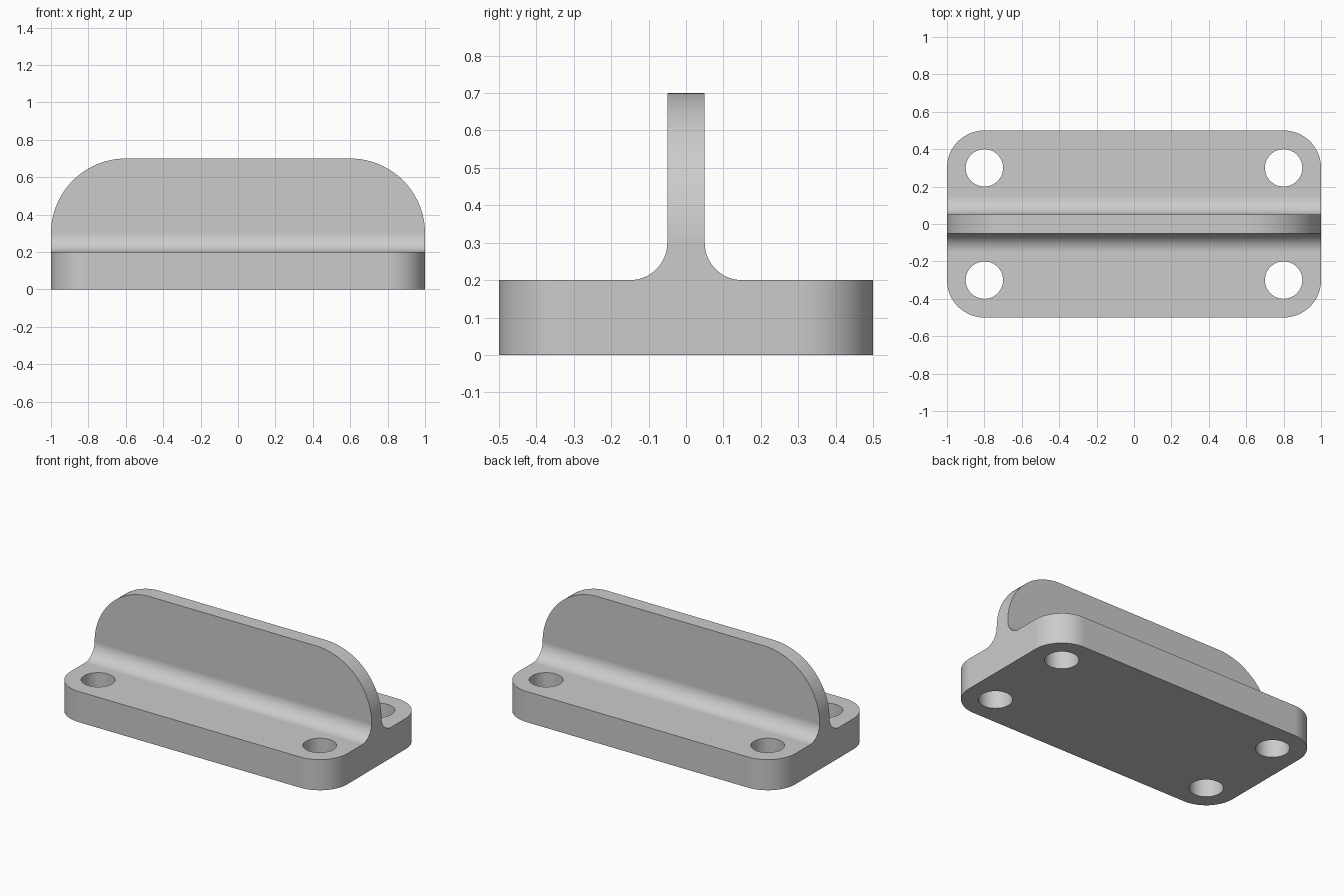
import bpy
import bmesh
from math import sin, cos, pi, radians
from mathutils import Vector

if "Cube" in bpy.data.objects:
    bpy.data.objects.remove(bpy.data.objects["Cube"], do_unlink=True)

LENGTH, WIDTH, PLATE_H, HEIGHT = 2.0, 1.0, 0.2, 0.7
CORNER_R, RIB_R, FILLET_R, HOLE_R = 0.2, 0.4, 0.1, 0.1
RIB_HALF = 0.05

grey = bpy.data.materials.new("grey metal")
grey.use_nodes = True
colour = (0.6, 0.6, 0.6, 1)
grey.diffuse_color = colour
grey.node_tree.nodes["Principled BSDF"].inputs["Base Color"].default_value = colour


def arc(cx, cy, r, start, end, steps=16):
    """Points along an arc, angles in quarter turns."""
    angles = [(start + (end - start) * i / steps) * pi / 2 for i in range(steps + 1)]
    return [(cx + r * cos(a), cy + r * sin(a)) for a in angles]


def prism(name, points, place, direction):
    """Extrude a closed outline; place maps each 2D point into space."""
    bm = bmesh.new()
    face = bm.faces.new([bm.verts.new(place(u, v)) for u, v in points])
    extruded = bmesh.ops.extrude_face_region(bm, geom=[face])["geom"]
    verts = [g for g in extruded if isinstance(g, bmesh.types.BMVert)]
    bmesh.ops.translate(bm, verts=verts, vec=Vector(direction))
    bmesh.ops.recalc_face_normals(bm, faces=bm.faces)
    mesh = bpy.data.meshes.new(name)
    bm.to_mesh(mesh)
    bm.free()
    mesh.materials.append(grey)
    obj = bpy.data.objects.new(name, mesh)
    bpy.context.scene.collection.objects.link(obj)
    return obj


def combine(target, cutter, operation):
    """Apply a boolean and discard the cutter."""
    bpy.context.view_layer.objects.active = target
    mod = target.modifiers.new("cut", "BOOLEAN")
    mod.object, mod.operation, mod.solver = cutter, operation, "EXACT"
    bpy.ops.object.modifier_apply(modifier=mod.name)
    bpy.data.objects.remove(cutter, do_unlink=True)


# Plate and rib with fillets: one inverted-T section swept along x
half = [(WIDTH / 2 + 0.1, 0), (WIDTH / 2 + 0.1, PLATE_H)]
half += arc(RIB_HALF + FILLET_R, PLATE_H + FILLET_R, FILLET_R, 3, 2)
half += [(RIB_HALF, HEIGHT)]
section = half + [(-y, z) for y, z in reversed(half)]
bracket = prism("mounting_bracket", section,
                lambda y, z: (-LENGTH / 2 - 0.1, y, z), (LENGTH + 0.2, 0, 0))

# Rounded plan outline
hx, hy = LENGTH / 2, WIDTH / 2
plan = []
for i, (sx, sy) in enumerate([(1, 1), (-1, 1), (-1, -1), (1, -1)]):
    plan += arc(sx * (hx - CORNER_R), sy * (hy - CORNER_R), CORNER_R, i, i + 1)
combine(bracket, prism("plan_cutter", plan, lambda x, y: (x, y, -0.1),
                       (0, 0, HEIGHT + 0.2)), "INTERSECT")

# Large rounded ends of the rib
front = [(-hx, -0.1), (hx, -0.1)]
front += arc(hx - RIB_R, HEIGHT - RIB_R, RIB_R, 0, 1, 24)
front += arc(RIB_R - hx, HEIGHT - RIB_R, RIB_R, 1, 2, 24)
combine(bracket, prism("rib_cutter", front, lambda x, z: (x, -WIDTH, z),
                       (0, 2 * WIDTH, 0)), "INTERSECT")

# Four bolt holes
for sx in (-1, 1):
    for sy in (-1, 1):
        ring = arc(sx * 0.8, sy * 0.3, HOLE_R, 0, 4, 48)[:-1]
        combine(bracket, prism("hole_cutter", ring, lambda x, y: (x, y, -0.1),
                               (0, 0, PLATE_H + 0.2)), "DIFFERENCE")

# Clean seams, then smooth the rounds while keeping edges sharp
bm = bmesh.new()
bm.from_mesh(bracket.data)
bmesh.ops.remove_doubles(bm, verts=bm.verts, dist=0.0005)
bmesh.ops.dissolve_limit(bm, angle_limit=radians(0.5), verts=bm.verts, edges=bm.edges)
bm.to_mesh(bracket.data)
bm.free()
bpy.ops.object.select_all(action="DESELECT")
bracket.select_set(True)
bpy.context.view_layer.objects.active = bracket
bpy.ops.object.shade_smooth_by_angle(angle=radians(30))
weighted = bracket.modifiers.new("weighted normals", "WEIGHTED_NORMAL")
weighted.keep_sharp = True
